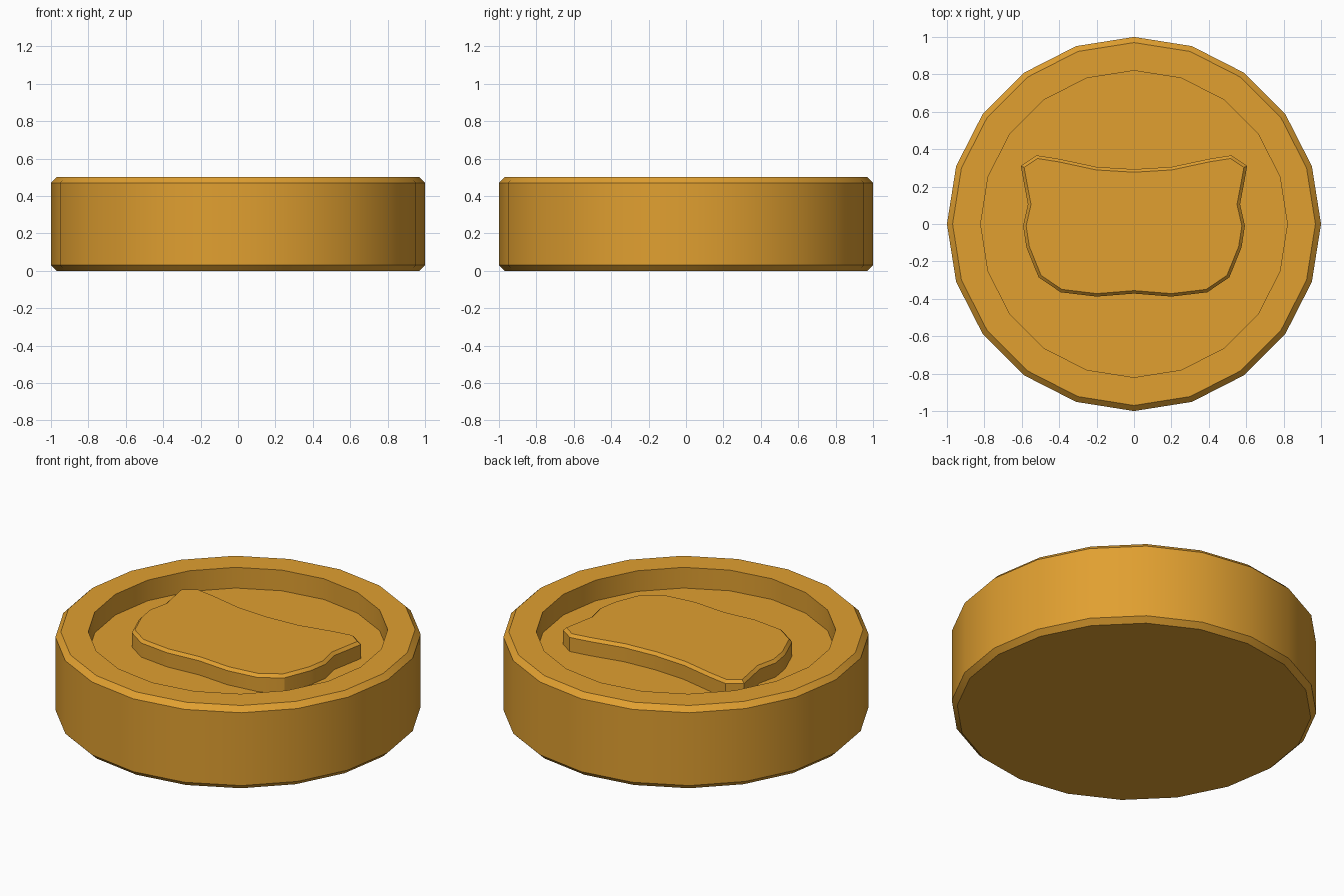
import bpy, bmesh, math

if "Cube" in bpy.data.objects:
    bpy.data.objects.remove(bpy.data.objects["Cube"])

SIDES = 20
gold = bpy.data.materials.new("gold")
gold.diffuse_color = (0.75, 0.35, 0.03, 1)
gold.use_nodes = True
gold.node_tree.nodes["Principled BSDF"].inputs["Base Color"].default_value = gold.diffuse_color


def finish(bm, name):
    bmesh.ops.recalc_face_normals(bm, faces=bm.faces)
    mesh = bpy.data.meshes.new(name)
    bm.to_mesh(mesh)
    bm.free()
    mesh.materials.append(gold)
    obj = bpy.data.objects.new(name, mesh)
    bpy.context.collection.objects.link(obj)
    bpy.ops.object.select_all(action='DESELECT')
    obj.select_set(True)
    bpy.context.view_layer.objects.active = obj
    bpy.ops.object.shade_smooth_by_angle(angle=math.radians(30))
    return obj


# Coin body: chamfered disc with a recessed top, lathed from (radius, z) rings
profile = [(0.97, 0), (1, 0.03), (1, 0.47), (0.97, 0.5), (0.82, 0.5), (0.82, 0.375)]
bm = bmesh.new()
rings = [[bm.verts.new((r * math.cos(math.tau * i / SIDES), r * math.sin(math.tau * i / SIDES), z))
          for i in range(SIDES)] for r, z in profile]
for low, high in zip(rings, rings[1:]):
    for i in range(SIDES):
        j = (i + 1) % SIDES
        bm.faces.new((low[i], low[j], high[j], high[i]))
bm.faces.new(rings[0][::-1])
bm.faces.new(rings[-1])
finish(bm, "coin_body")

# Raised emblem: right half outline from top centre to bottom centre, mirrored
half = [(0, 0.293), (0.2, 0.305), (0.4, 0.348), (0.52, 0.367), (0.605, 0.31),
        (0.585, 0.2), (0.567, 0.105), (0.593, -0.01), (0.575, -0.125),
        (0.51, -0.285), (0.392, -0.365), (0.2, -0.388), (0, -0.372)]
outline = half + [(-x, y) for x, y in half[-2:0:-1]]
bm = bmesh.new()
base = [bm.verts.new((x, y, 0.37)) for x, y in outline]
top = [bm.verts.new((x, y, 0.46)) for x, y in outline]
n = len(outline)
for i in range(n):
    j = (i + 1) % n
    bm.faces.new((base[i], base[j], top[j], top[i]))
bm.faces.new(base)
cap = bm.faces.new(top)
bmesh.ops.recalc_face_normals(bm, faces=bm.faces)
# Chamfered upper edge
bmesh.ops.inset_region(bm, faces=[cap], thickness=0.016, depth=0.0, use_even_offset=True)
for v in cap.verts:
    v.co.z = 0.477
finish(bm, "raised_emblem")
